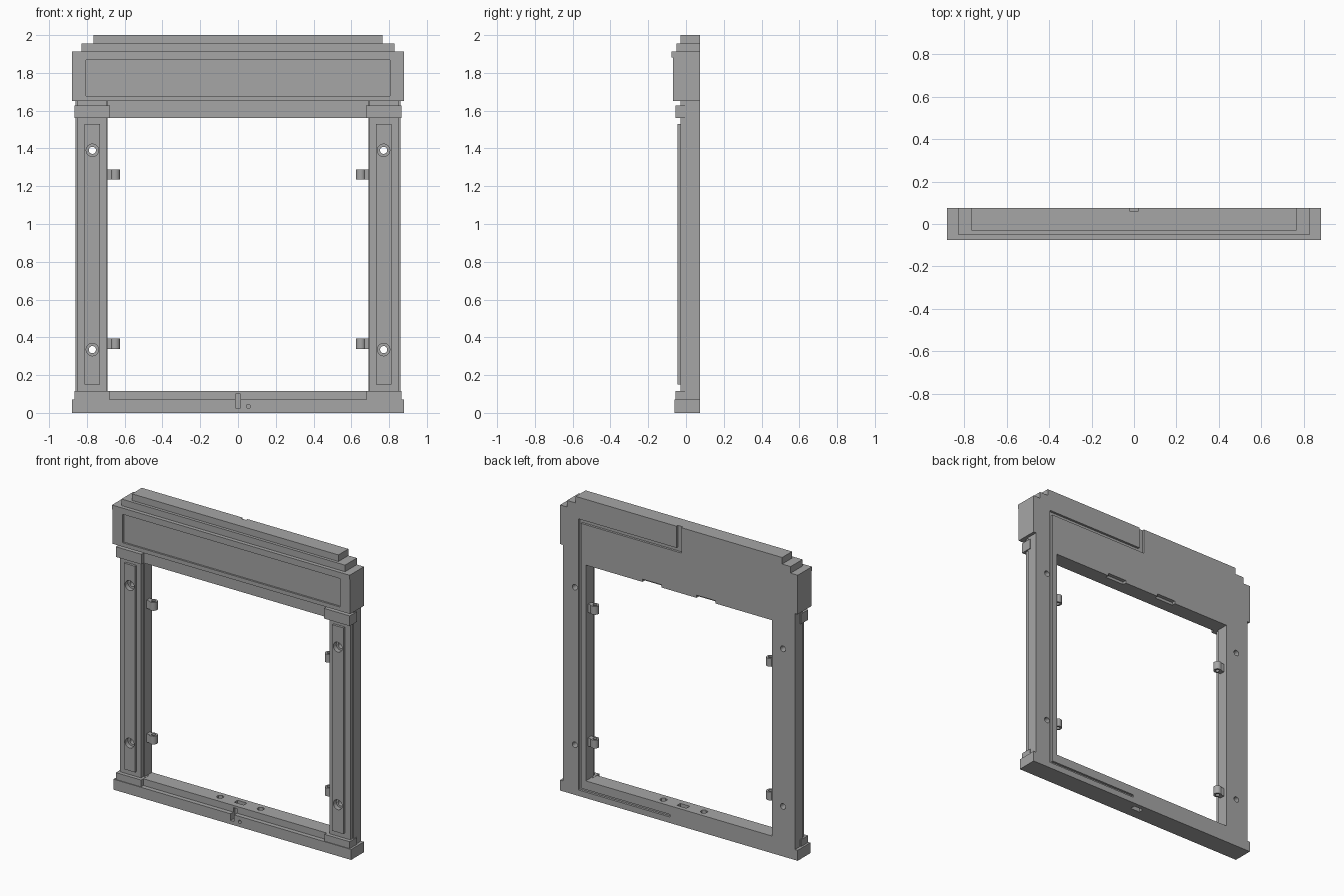
import bpy
import bmesh
from math import radians
from mathutils import Matrix, Vector

if "Cube" in bpy.data.objects:
    bpy.data.objects.remove(bpy.data.objects["Cube"], do_unlink=True)

grey = bpy.data.materials.new("plain grey")
grey.use_nodes = True
colour = (0.38, 0.38, 0.38, 1)
grey.diffuse_color = colour
grey.node_tree.nodes["Principled BSDF"].inputs["Base Color"].default_value = colour

BACK = 0.075


def make(name, bm):
    mesh = bpy.data.meshes.new(name)
    bm.to_mesh(mesh)
    bm.free()
    mesh.materials.append(grey)
    ob = bpy.data.objects.new(name, mesh)
    bpy.context.collection.objects.link(ob)
    return ob


def box(name, x, y, z):
    """Box from (low, high) ranges."""
    lo, hi = (Vector(p) for p in zip(sorted(x), sorted(y), sorted(z)))
    bm = bmesh.new()
    bmesh.ops.create_cube(bm, size=1, matrix=Matrix.Translation((lo + hi) / 2)
                          @ Matrix.Diagonal((*(hi - lo), 1)))
    return make(name, bm)


def rod(name, centre, radius, length, axis="Z", sides=24):
    """Cylinder along Z or Y."""
    turn = Matrix.Rotation(radians(90), 4, "X") if axis == "Y" else Matrix()
    bm = bmesh.new()
    bmesh.ops.create_cone(bm, cap_ends=True, segments=sides, radius1=radius,
                          radius2=radius, depth=length,
                          matrix=Matrix.Translation(centre) @ turn)
    return make(name, bm)


def cut(targets, cutter):
    """Subtract a cutter from each target, then discard it."""
    cutter.hide_render = True
    for ob in targets:
        mod = ob.modifiers.new("cut", "BOOLEAN")
        mod.operation, mod.solver, mod.object = "DIFFERENCE", "EXACT", cutter
        bpy.context.view_layer.update()
        ev = ob.evaluated_get(bpy.context.evaluated_depsgraph_get())
        mesh = bpy.data.meshes.new_from_object(ev)
        ob.modifiers.clear()
        ob.data = mesh
    bpy.data.objects.remove(cutter, do_unlink=True)


# Base and sill
base = box("base", (-0.88, 0.88), (-0.06, BACK), (0, 0.07))
sill = box("sill", (-0.69, 0.69), (-0.03, BACK), (0.07, 0.115))

# Lintel, header and stepped cornice
lintel = box("lintel", (-0.69, 0.69), (-0.03, BACK), (1.56, 1.65))
header = box("header", (-0.88, 0.88), (-0.07, BACK), (1.65, 1.912))
box("header_lip", (-0.88, 0.88), (-0.076, -0.07), (1.882, 1.912))
lower_step = box("cornice_lower_step", (-0.828, 0.828), (-0.05, BACK), (1.912, 1.956))
upper_step = box("cornice_upper_step", (-0.765, 0.765), (-0.03, BACK), (1.956, 2.0))
cut([header], box("header_panel", (-0.805, 0.805), (-0.1, -0.058), (1.677, 1.867)))

# Columns, with plinths, capitals, raised panels, screw holes and lugs
columns = {}
for side, s in (("left", 1), ("right", -1)):
    def span(a, b):
        return (s * a, s * b)

    column = box(side + "_column", span(0.69, 0.86), (-0.005, BACK), (0.07, 1.65))
    pilaster = box(side + "_pilaster", span(0.697, 0.853), (-0.03, -0.005), (0.07, 1.65))
    panel = box(side + "_raised_panel", span(0.73, 0.812), (-0.046, -0.03), (0.15, 1.53))
    columns[side] = column
    box(side + "_plinth", span(0.68, 0.866), (-0.055, 0.022), (0.07, 0.116))
    box(side + "_capital", span(0.677, 0.866), (-0.055, 0.022), (1.56, 1.628))

    for z in (0.335, 1.39):
        cut([column, pilaster, panel],
            rod("screw_hole", (s * 0.771, 0, z), 0.019, 0.4, "Y"))
        cut([pilaster, panel],
            rod("counterbore", (s * 0.771, -0.055, z), 0.033, 0.08, "Y"))

    for level, z in (("lower", 0.367), ("upper", 1.262)):
        lug = rod(f"{side}_{level}_lug", (s * 0.65, 0.035, z), 0.026, 0.055)
        arm = box(f"{side}_{level}_lug_arm", span(0.65, 0.69), (0.018, 0.052),
                  (z - 0.0275, z + 0.0275))
        cut([lug, arm], rod("lug_hole", (s * 0.65, 0.035, z), 0.013, 0.2))
        with bpy.context.temp_override(object=lug, active_object=lug,
                                       selected_objects=[lug],
                                       selected_editable_objects=[lug]):
            bpy.ops.object.shade_smooth_by_angle(angle=radians(30))

# Cable channel on the back
left = columns["left"]
channel = (0.06, 0.1)
cut([base, left, header], box("channel_upright", (0.725, 0.745), channel, (0.04, 1.855)))
cut([base], box("channel_bottom", (0.067, 0.735), channel, (0.04, 0.057)))
cut([header], box("channel_top", (-0.018, 0.735), channel, (1.83, 1.855)))
cut([header, lower_step, upper_step],
    box("channel_exit", (-0.018, 0.018), channel, (1.83, 2.1)))

# Notch and pinhole in the front of the base
cut([base, sill], box("front_notch", (-0.013, 0.013), (-0.1, -0.015), (0.025, 0.1)))
cut([base], rod("front_pinhole", (0.055, -0.06, 0.034), 0.011, 0.06, "Y"))

# Openings in the sill
cut([sill, base], box("sill_slot", (-0.035, 0.035), (0.01, 0.045), (-0.1, 0.2)))
for s in (-1, 1):
    cut([sill], rod("sill_hole", (s * 0.15, 0.025, 0.11), 0.024, 0.06, sides=6))
    # Notches along the lower back edge of the lintel
    cut([lintel], box("lintel_notch", (s * 0.13, s * 0.27), (0.05, 0.1), (1.5, 1.578)))
